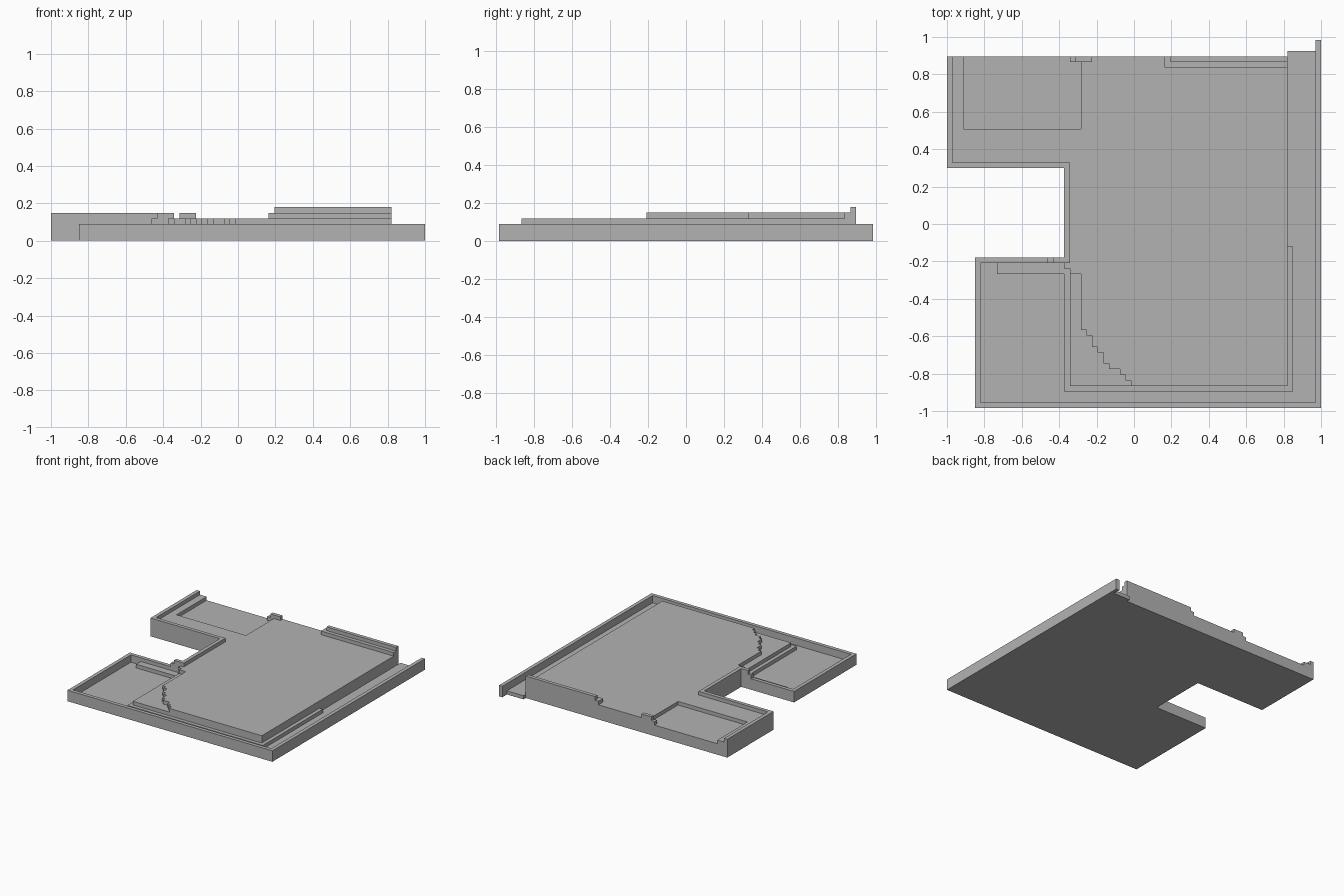
import bpy, bmesh

cube = bpy.data.objects.get("Cube")
if cube:
    bpy.data.objects.remove(cube, do_unlink=True)

CELLS_X, CELLS_Y = 67, 66
UNIT = 2 / CELLS_X          # one grid cell, also one height step

stone = bpy.data.materials.new("plain_grey")
stone.use_nodes = True
stone.diffuse_color = (0.45, 0.45, 0.45, 1)
stone.node_tree.nodes["Principled BSDF"].inputs["Base Color"].default_value = stone.diffuse_color


def prism(name, outline, top, bottom=1):
    """Extrude a grid-cell outline from height step bottom to top."""
    bm = bmesh.new()
    verts = [bm.verts.new((i * UNIT - 1, (j - CELLS_Y / 2) * UNIT, bottom * UNIT))
             for i, j in outline]
    face = bm.faces.new(verts)
    moved = bmesh.ops.extrude_face_region(bm, geom=[face], use_keep_orig=True)["geom"]
    bmesh.ops.translate(bm, vec=(0, 0, (top - bottom) * UNIT),
                        verts=[v for v in moved if isinstance(v, bmesh.types.BMVert)])
    bmesh.ops.recalc_face_normals(bm, faces=bm.faces)
    mesh = bpy.data.meshes.new(name)
    bm.to_mesh(mesh)
    bm.free()
    mesh.materials.append(stone)
    obj = bpy.data.objects.new(name, mesh)
    bpy.context.collection.objects.link(obj)
    return obj


def block(name, left, front, right, back, top):
    """Rectangular prism given by its cell limits."""
    return prism(name, [(left, front), (right, front), (right, back), (left, back)], top)


def staircase(start, moves):
    """Zigzag border: each move runs right, then forward."""
    i, j = start
    points = [start]
    for across, down in moves:
        i += across
        points.append((i, j))
        j -= down
        points.append((i, j))
    return points


# Ragged border between the plateau and the lower terrace
ragged = staircase((24, 14), [(1, 1), (1, 2), (1, 1), (1, 2),
                              (1, 1), (2, 1), (1, 1), (1, 1)])

# Thin floor under everything
prism("foundation", [(5, 0), (67, 0), (67, 66), (66, 66), (66, 64), (61, 64), (61, 63),
                     (0, 63), (0, 43), (21, 43), (21, 27), (5, 27)], 1, bottom=0)

# Outer rims
prism("low_rim", [(5, 0), (67, 0), (67, 66), (66, 66), (66, 1), (6, 1),
                  (6, 26), (18, 26), (18, 27), (5, 27)], 3)
block("rim_step", 18, 26, 19, 27, 4)
prism("high_rim", [(19, 26), (22, 26), (22, 44), (1, 44), (1, 63), (0, 63),
                   (0, 43), (21, 43), (21, 27), (19, 27)], 5)

# Ledges at the foot of the plateau
prism("foot_ledge", [(21, 3), (62, 3), (62, 29), (61, 29), (61, 4),
                     (22, 4), (22, 25), (21, 25)], 2)
block("court_shelf", 9, 24, 21, 26, 2)
block("corner_post", 21, 25, 22, 26, 4)

# Plateau and its sunken areas
prism("terrace", ragged + [(22, 4), (22, 24), (24, 24)], 3)
prism("plateau", ragged + [(61, 4), (61, 61), (39, 61), (39, 63), (26, 63), (26, 62),
                           (24, 62), (24, 50), (3, 50), (3, 63), (1, 63), (1, 44),
                           (22, 44), (22, 24), (24, 24)], 4)
prism("sunken_floor", [(3, 50), (24, 50), (24, 62), (22, 62), (22, 63), (3, 63)], 3)

# Raised pieces on the back edge
block("back_bump_step", 22, 62, 23, 63, 4)
block("back_bump", 23, 62, 26, 63, 5)
prism("back_wall_step", [(39, 61), (61, 61), (61, 62), (40, 62), (40, 63), (39, 63)], 5)
block("back_wall", 40, 62, 61, 63, 6)
